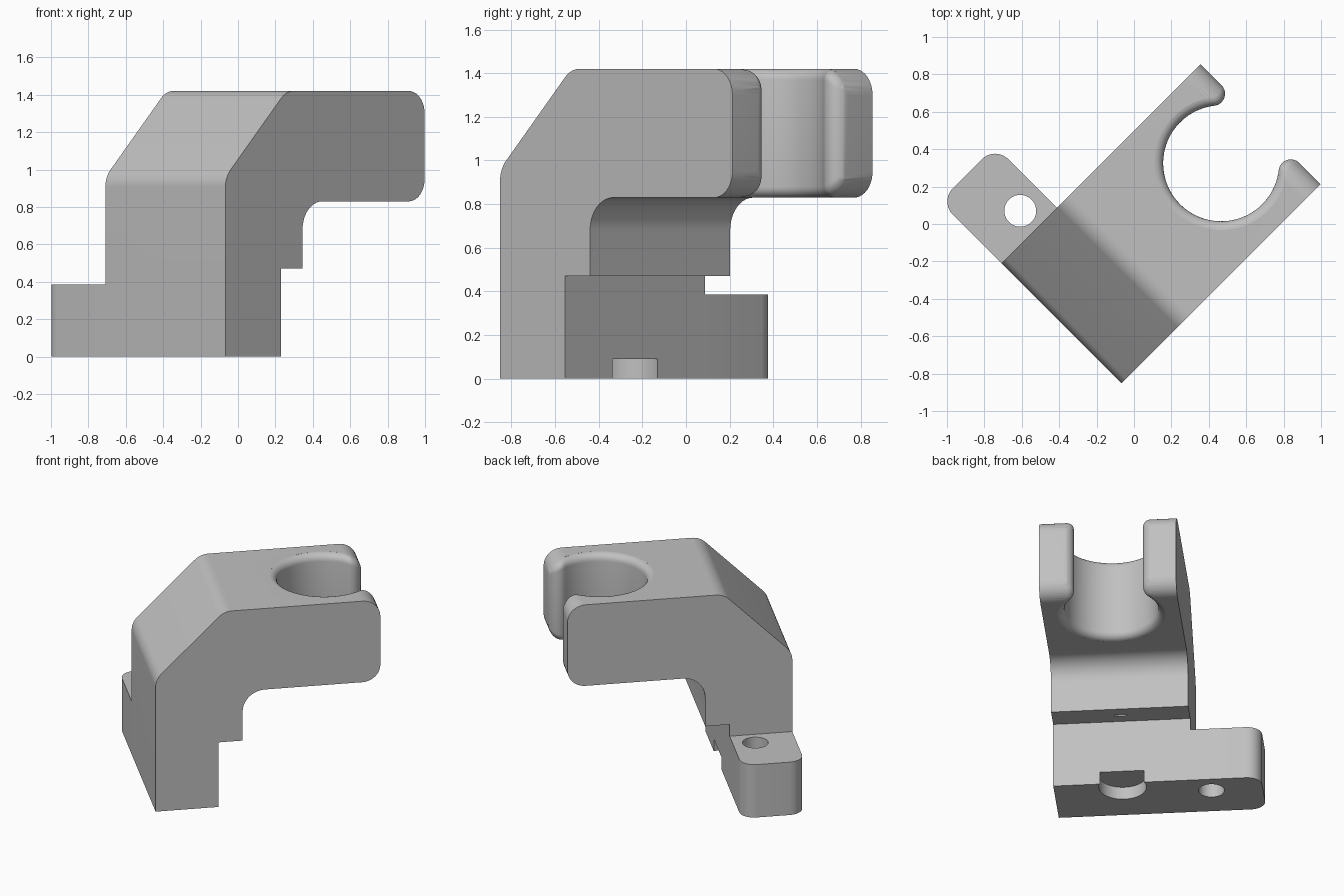
import bpy, bmesh
from math import pi, sin, cos, tan, sqrt, atan2, radians
from mathutils import Vector, Matrix

if "Cube" in bpy.data.objects:
    bpy.data.objects.remove(bpy.data.objects["Cube"], do_unlink=True)

grey = bpy.data.materials.new("plain_grey")
grey.use_nodes = True
grey.diffuse_color = (0.53, 0.53, 0.53, 1)
grey.node_tree.nodes["Principled BSDF"].inputs["Base Color"].default_value = (0.53, 0.53, 0.53, 1)


def rounded(points, steps=10):
    """Outline from (a, b, radius) corners, with each corner rounded."""
    out = []
    for i, (a, b, r) in enumerate(points):
        p = Vector((a, b))
        if r == 0:
            out.append(p)
            continue
        d1 = (Vector(points[i - 1][:2]) - p).normalized()
        d2 = (Vector(points[(i + 1) % len(points)][:2]) - p).normalized()
        half = d1.angle(d2) / 2
        centre = p + (d1 + d2).normalized() * (r / sin(half))
        s = p + d1 * (r / tan(half)) - centre
        e = p + d2 * (r / tan(half)) - centre
        sweep = pi - 2 * half
        for k in range(steps + 1):
            t = k / steps
            out.append(centre + (s * sin((1 - t) * sweep) + e * sin(t * sweep)) / sin(sweep))
    return out


def loft(name, rings):
    """Closed solid through rings of equal length."""
    bm = bmesh.new()
    loops = [[bm.verts.new(p) for p in ring] for ring in rings]
    n = len(loops[0])
    for low, high in zip(loops, loops[1:]):
        for i in range(n):
            j = (i + 1) % n
            bm.faces.new((low[i], low[j], high[j], high[i]))
    caps = [bm.faces.new(loops[0]), bm.faces.new(loops[-1])]
    if len(rings) > 2:
        bmesh.ops.triangulate(bm, faces=bm.faces[:])
    bmesh.ops.recalc_face_normals(bm, faces=bm.faces[:])
    mesh = bpy.data.meshes.new(name)
    bm.to_mesh(mesh)
    bm.free()
    mesh.materials.append(grey)
    obj = bpy.data.objects.new(name, mesh)
    bpy.context.collection.objects.link(obj)
    return obj


def ellipse_cutter(name, x, y, rx, ry, z0, z1, n=64):
    ring = [(x + rx * cos(2 * pi * i / n), y + ry * sin(2 * pi * i / n)) for i in range(n)]
    return loft(name, [[(a, b, z) for a, b in ring] for z in (z0, z1)])


def combine(target, tool, operation):
    tool.hide_render = True
    mod = target.modifiers.new(operation, 'BOOLEAN')
    mod.operation = operation
    mod.solver = 'EXACT'
    mod.object = tool
    bpy.ops.object.select_all(action='DESELECT')
    bpy.context.view_layer.objects.active = target
    target.select_set(True)
    bpy.ops.object.modifier_apply(modifier=mod.name)
    bpy.data.objects.remove(tool, do_unlink=True)


# Built along x, turned 45 degrees at the end
BACK, FRONT, STEP = -0.65, 0.856, -0.23
SIDE_A, SIDE_B, MID = -0.555, 0.353, -0.1
TOP, UNDER, END_R = 1.42, 0.83, 0.12

# Column and arm: one side profile pulled across the width
profile = rounded([
    (BACK, 0, 0), (STEP, 0, 0), (STEP, 0.47, 0), (-0.067, 0.47, 0),
    (-0.067, UNDER, 0.15), (FRONT, UNDER, END_R), (FRONT, TOP, END_R),
    (-0.19, TOP, 0.13), (BACK, 0.96, 0.13)])
body = loft("clamp_bracket", [[(p.x, y, p.y) for p in profile] for y in (SIDE_A, SIDE_B)])

# Mounting flange with rounded outer corners
outline = rounded([(BACK, 0.2, 0), (STEP, 0.2, 0), (STEP, 0.82, 0.1), (BACK, 0.82, 0.1)])
flange = loft("flange", [[(p.x, p.y, z) for p in outline] for z in (0, 0.385)])
combine(body, flange, 'UNION')

# Screw hole, bottom pocket and small slit under the step
combine(body, ellipse_cutter("screw_hole", -0.38, 0.48, 0.085, 0.085, -0.1, 0.6), 'DIFFERENCE')
combine(body, ellipse_cutter("pocket", -0.285, MID, 0.157, 0.157, -0.1, 0.09), 'DIFFERENCE')
combine(body, ellipse_cutter("slit", -0.15, MID, 0.01, 0.045, 0.4, 0.55, 24), 'DIFFERENCE')

# Open round seat: hole, rounded jaw tips and flared rims
HOLE_X, HOLE_R, TIP_R, FLARE = 0.559, 0.31, 0.065, 0.05
tip_x = FRONT - TIP_R - HOLE_X
tip_y = sqrt((HOLE_R + TIP_R) ** 2 - tip_x ** 2)
phi = atan2(tip_y, tip_x)


def seat_half(offset):
    """Points (x, y, rim strength) from the mouth to the back of the seat."""
    pts = [(1.1, tip_y, 0.12)]
    for i in range(17):
        a = 2 * pi + (phi - pi) * i / 16
        k = max(0.12, abs(sin(a))) if a > 1.5 * pi else 1
        r = TIP_R - offset * k
        pts.append((tip_x + r * cos(a), tip_y + r * sin(a), k))
    for i in range(1, 33):
        a = phi + (pi - phi) * i / 32
        r = HOLE_R + offset
        pts.append((r * cos(a), r * sin(a), 1))
    return pts


def seat_ring(angle, side, flat=None):
    half = seat_half(FLARE * (1 - cos(angle)))
    whole = half + [(x, -y, k) for x, y, k in reversed(half[:-1])]
    ring = []
    for x, y, k in whole:
        x += HOLE_X
        over = min(max(x - (FRONT - END_R), 0), 0.11)
        drop = END_R - sqrt(END_R ** 2 - over ** 2) + FLARE * k * (1 - sin(angle))
        z = TOP - drop if side > 0 else UNDER + drop
        ring.append((x, y + MID, z if flat is None else flat))
    return ring


angles = [radians(a) for a in (0, 15, 30, 45, 60, 74, 86)]
rings = [seat_ring(angles[-1], -1, 0.74)]
rings += [seat_ring(a, -1) for a in reversed(angles)]
rings += [seat_ring(a, 1) for a in angles]
rings.append(seat_ring(angles[-1], 1, 1.52))
combine(body, loft("seat", rings), 'DIFFERENCE')

# Turn into place and shade
body.data.transform(Matrix.Rotation(radians(45), 4, 'Z'))
bpy.ops.object.select_all(action='DESELECT')
body.select_set(True)
bpy.context.view_layer.objects.active = body
bpy.ops.object.shade_smooth_by_angle(angle=radians(30))
